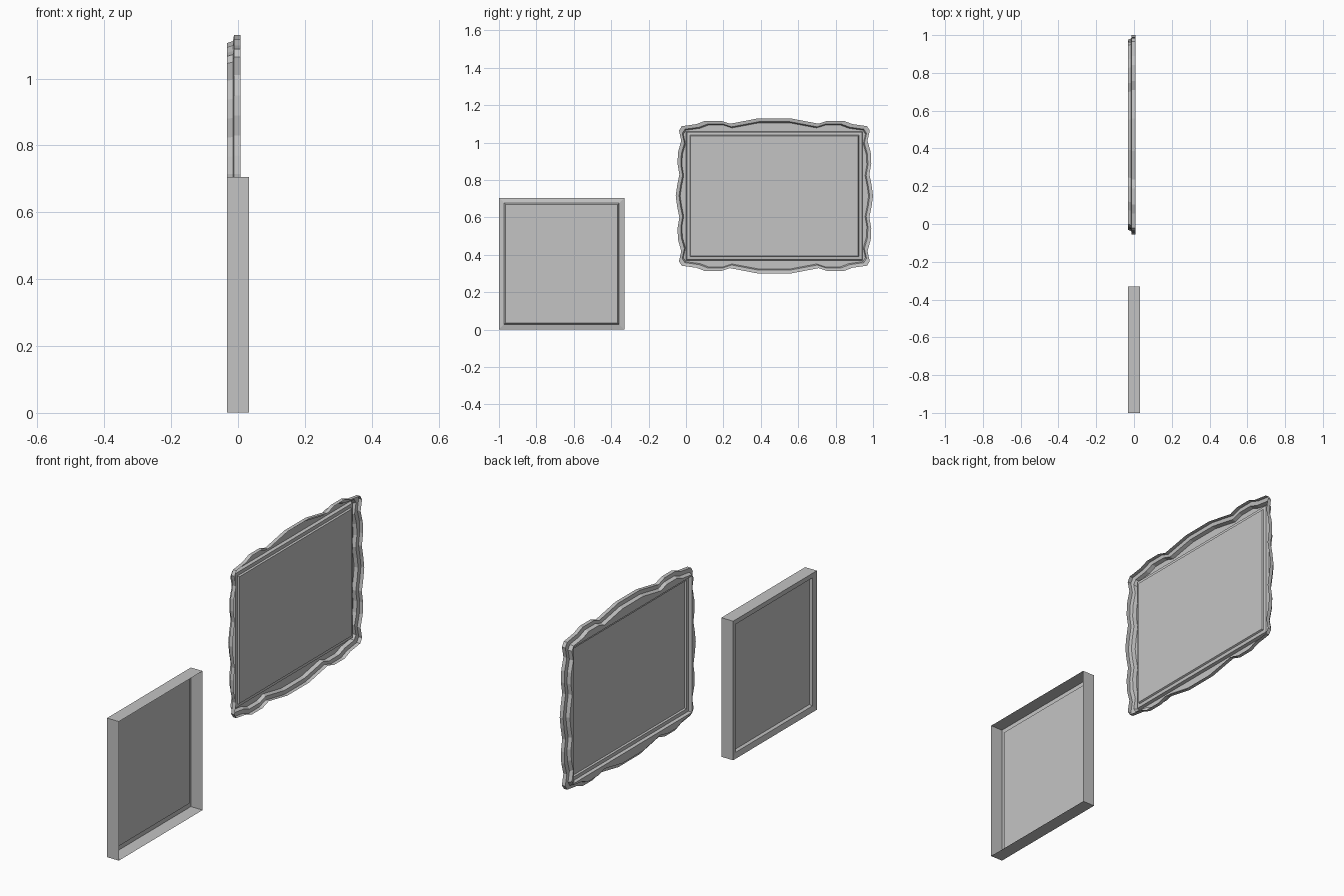
import bpy
import bmesh

cube = bpy.data.objects.get("Cube")
if cube:
    bpy.data.objects.remove(cube, do_unlink=True)

grey = bpy.data.materials.new("plain_grey")
grey.use_nodes = True
colour = (0.55, 0.55, 0.55, 1)
grey.diffuse_color = colour
grey.node_tree.nodes["Principled BSDF"].inputs["Base Color"].default_value = colour


def build(name, centre, rings):
    """Skin matching rings of (x, outline) and close the last one as the panel."""
    bm = bmesh.new()
    loops = [[bm.verts.new((x, centre[0] + u, centre[1] + v)) for u, v in outline]
             for x, outline in rings]
    for a, b in zip(loops, loops[1:]):
        n = len(a)
        for i in range(n):
            j = (i + 1) % n
            bm.faces.new((a[i], a[j], b[j], b[i]))
    bm.faces.new(loops[-1])
    bmesh.ops.remove_doubles(bm, verts=bm.verts, dist=0.0001)
    bmesh.ops.recalc_face_normals(bm, faces=bm.faces)
    mesh = bpy.data.meshes.new(name)
    bm.to_mesh(mesh)
    bm.free()
    # The panel faces -x, the picture side
    panel = max(mesh.polygons, key=lambda p: p.area)
    if panel.normal.x > 0:
        mesh.flip_normals()
    mesh.materials.append(grey)
    obj = bpy.data.objects.new(name, mesh)
    bpy.context.collection.objects.link(obj)
    return obj


def rect(hu, hv):
    return [(-hu, -hv), (hu, -hv), (hu, hv), (-hu, hv)]


# Plain square frame: thin deep walls, sloped border, set-back panel
W, H = 0.335, 0.352
square_profile = [(0.033, 0), (-0.033, 0), (-0.027, 0.028), (-0.015, 0.035)]
build("square_frame", (-0.665, 0.353),
      [(x, rect(W - d, H - d)) for x, d in square_profile])

# Scalloped outline: one quarter, top middle to side middle, then mirrored
A, B = 0.5275, 0.415
quarter = [(0.085, B), (0.237, 0.386), (0.285, 0.402), (0.37, 0.402),
           (0.417, 0.384), (0.495, 0.373), (0.51, 0.35), (0.498, 0.295),
           (0.515, 0.235), (0.518, 0.175), (0.508, 0.115), (0.52, 0.055), (A, 0)]
right = quarter + [(u, -v) for u, v in reversed(quarter[:-1])]
outline = right + [(-u, -v) for u, v in right]


def scallop(d):
    return [(u * (A - d) / A, v * (B - d) / B) for u, v in outline]


def opening(hu, hv):
    """Rectangle whose points match those of the scalloped outline."""
    return [(max(-hu, min(hu, u)), max(-hv, min(hv, v))) for u, v in outline]


def scaled_opening(d):
    hu, hv = 0.472, 0.345
    return [(u * (hu - d) / hu, v * (hv - d) / hv) for u, v in opening(hu, hv)]


# Ornate frame: two scalloped tiers, then a stepped rectangular recess
build("scalloped_frame", (0.4725, 0.715), [
    (0.007, scallop(0)),
    (-0.012, scallop(0)),
    (-0.015, scallop(0.018)),
    (-0.033, scallop(0.024)),
    (-0.033, scaled_opening(0)),
    (-0.018, scaled_opening(0.004)),
    (-0.016, scaled_opening(0.02)),
    (-0.008, scaled_opening(0.024)),
])
